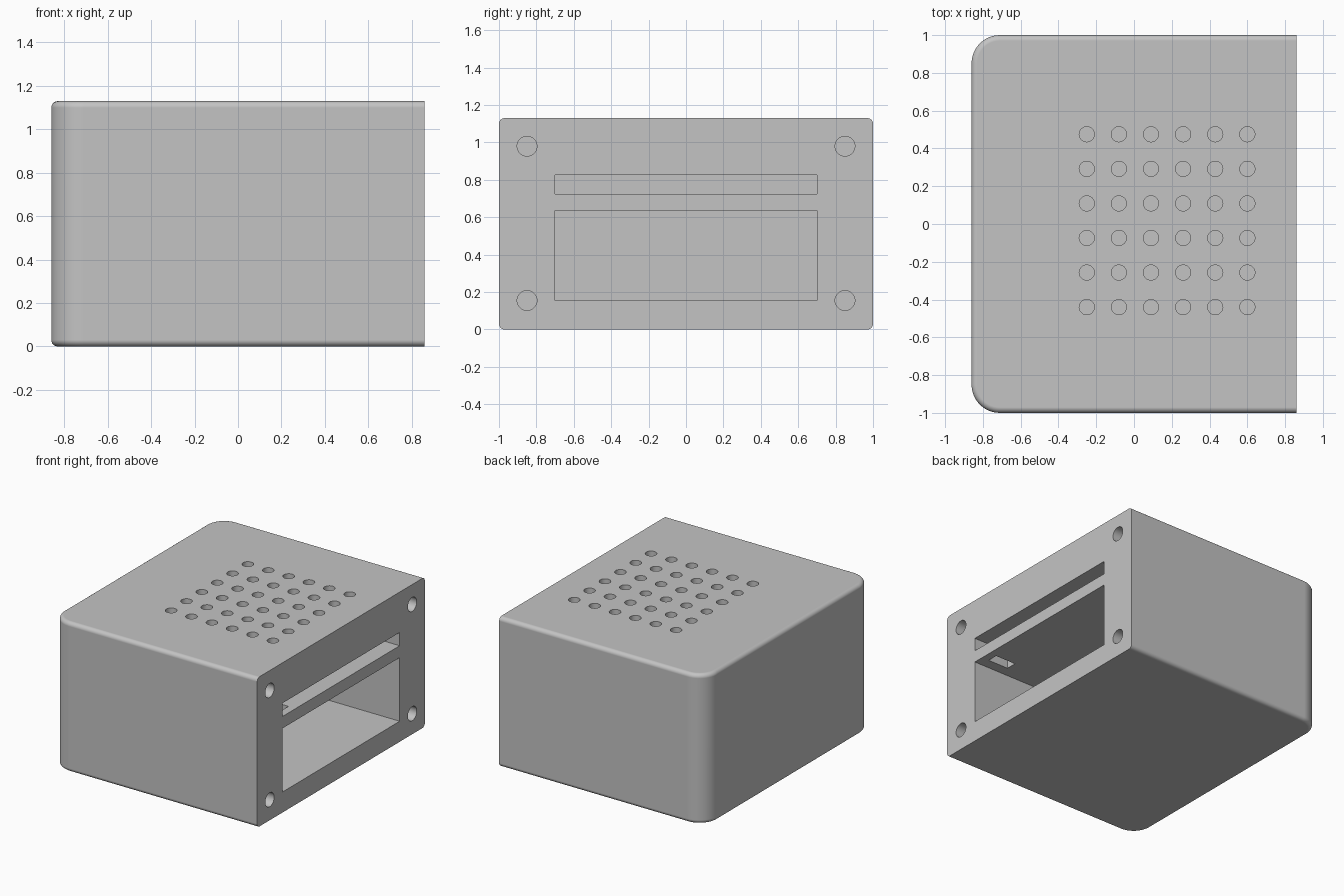
import bpy, bmesh, math
from mathutils import Matrix, Vector

if "Cube" in bpy.data.objects:
    bpy.data.objects.remove(bpy.data.objects["Cube"], do_unlink=True)

HALF_X, HALF_Y, HEIGHT = 0.86, 1.0, 1.13

grey = bpy.data.materials.new("light grey")
grey.use_nodes = True
colour = (0.55, 0.55, 0.55, 1)
grey.diffuse_color = colour
grey.node_tree.nodes["Principled BSDF"].inputs["Base Color"].default_value = colour


def add_box(bm, low, high):
    low, high = Vector(low), Vector(high)
    matrix = Matrix.Translation((low + high) / 2) @ Matrix.Diagonal((*(high - low), 1))
    bmesh.ops.create_cube(bm, size=1, matrix=matrix)


def add_cylinder(bm, centre, radius, depth, along_x=False):
    matrix = Matrix.Translation(centre)
    if along_x:
        matrix = matrix @ Matrix.Rotation(math.pi / 2, 4, "Y")
    bmesh.ops.create_cone(bm, cap_ends=True, segments=32, radius1=radius,
                          radius2=radius, depth=depth, matrix=matrix)


def make_object(name, bm):
    mesh = bpy.data.meshes.new(name)
    bm.to_mesh(mesh)
    bm.free()
    mesh.materials.append(grey)
    obj = bpy.data.objects.new(name, mesh)
    bpy.context.collection.objects.link(obj)
    return obj


def cut(target, bm):
    cutter = make_object("cutter", bm)
    cutter.hide_render = True
    mod = target.modifiers.new("cut", "BOOLEAN")
    mod.operation, mod.solver, mod.object = "DIFFERENCE", "EXACT", cutter
    bpy.ops.object.modifier_apply(modifier=mod.name)
    bpy.data.objects.remove(cutter, do_unlink=True)


# Housing block: large rounded corners on the closed end
bm = bmesh.new()
add_box(bm, (-HALF_X, -HALF_Y, 0), (HALF_X, HALF_Y, HEIGHT))
corners = [e for e in bm.edges if all(v.co.x < 0 for v in e.verts)
           and abs(e.verts[0].co.z - e.verts[1].co.z) > 0.5]
bmesh.ops.bevel(bm, geom=corners, offset=0.15, segments=12, profile=0.5, affect="EDGES")

# Soft rim along top and bottom, leaving the open end sharp
rim = [e for e in bm.edges
       if abs(e.verts[0].co.z - e.verts[1].co.z) < 0.01
       and not all(v.co.x > HALF_X - 0.01 for v in e.verts)]
bmesh.ops.bevel(bm, geom=rim, offset=0.03, segments=6, profile=0.5, affect="EDGES")
housing = make_object("housing", bm)
bpy.context.view_layer.objects.active = housing
housing.select_set(True)

# Main compartment and the narrow slot above it
bm = bmesh.new()
for z_low, z_high in ((0.155, 0.635), (0.725, 0.825)):
    add_box(bm, (-0.56, -0.7, z_low), (1, 0.7, z_high))
cut(housing, bm)

# Cable opening between the two compartments
bm = bmesh.new()
add_box(bm, (0.63, -0.62, 0.6), (0.8, -0.54, 0.76))
cut(housing, bm)

# Vent grid from the top down into the slot
bm = bmesh.new()
for i in range(6):
    for j in range(6):
        add_cylinder(bm, (-0.25 + 0.17 * i, -0.44 + 0.183 * j, 1.0), 0.04, 0.45)
cut(housing, bm)

# Screw holes in the corners of the open end
bm = bmesh.new()
for y in (-0.85, 0.85):
    for z in (0.155, 0.98):
        add_cylinder(bm, (HALF_X, y, z), 0.053, 0.6, along_x=True)
cut(housing, bm)

bpy.ops.object.shade_smooth_by_angle(angle=math.radians(30))
weighted = housing.modifiers.new("flat panels", "WEIGHTED_NORMAL")
weighted.keep_sharp = True
